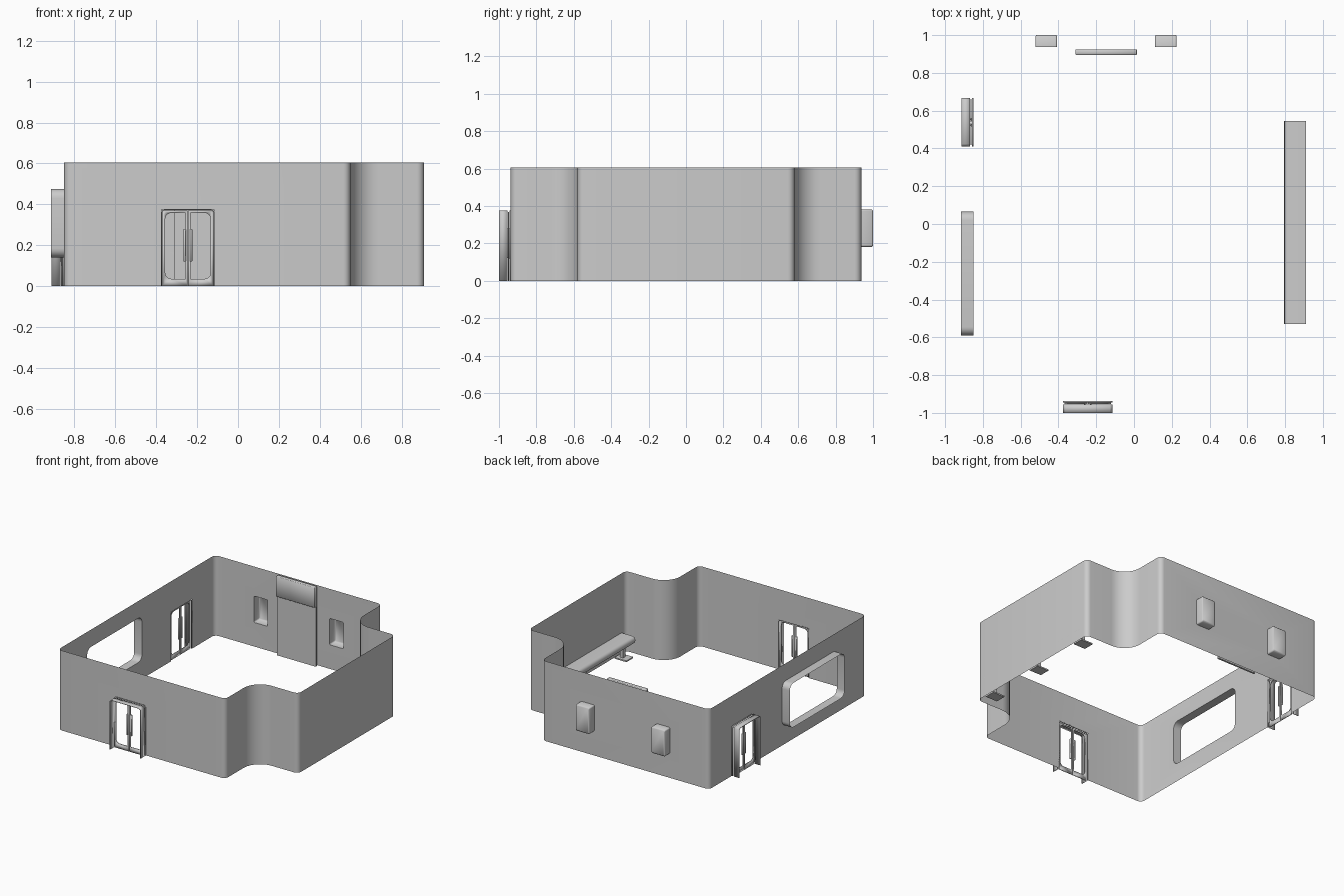
import bpy, bmesh
from math import cos, sin, radians, pi
from mathutils import Vector

if "Cube" in bpy.data.objects:
    bpy.data.objects.remove(bpy.data.objects["Cube"])

H, YW, XL, XR = 0.605, 0.937, -0.85, 0.91     # wall height and wall planes
NX, NY, R, RC = 0.55, 0.58, 0.035, 0.14       # corner notches and radii

# each wall maps (u along wall, d outward, z) to world space
front = lambda u, d, z: Vector((u, -YW - d, z))
left = lambda u, d, z: Vector((XL - d, u, z))
back = lambda u, d, z: Vector((u, YW + d, z))


def arc(cx, cy, r, a0, a1, n=6):
    return [(cx + r * cos(radians(a0 + (a1 - a0) * i / n)),
             cy + r * sin(radians(a0 + (a1 - a0) * i / n))) for i in range(n + 1)]


def rrect(u0, u1, z0, z1, rl, rr):
    """Rectangle with rounded left (rl) and right (rr) corners."""
    out = []
    for cu, cz, r, a in ((u0, z0, rl, 180), (u1, z0, rr, 270), (u1, z1, rr, 0), (u0, z1, rl, 90)):
        if r == 0:
            out.append((cu, cz))
        else:
            su = 1 if cu == u0 else -1
            sz = 1 if cz == z0 else -1
            out += arc(cu + su * r, cz + sz * r, r, a, a + 90)
    return out


def finish(bm, name, smooth=35):
    bmesh.ops.remove_doubles(bm, verts=bm.verts, dist=1e-4)
    bmesh.ops.recalc_face_normals(bm, faces=bm.faces)
    me = bpy.data.meshes.new(name)
    bm.to_mesh(me)
    bm.free()
    ob = bpy.data.objects.new(name, me)
    bpy.context.collection.objects.link(ob)
    bpy.context.view_layer.objects.active = ob
    for o in bpy.context.selected_objects:
        o.select_set(False)
    ob.select_set(True)
    bpy.ops.object.shade_smooth_by_angle(angle=radians(smooth))
    return ob


def fill(bm, place, d, loops):
    """Flat sheet from an outer loop and hole loops."""
    edges = []
    for lp in loops:
        vs = [bm.verts.new(place(u, d, z)) for u, z in lp]
        edges += [bm.edges.new((vs[i - 1], vs[i])) for i in range(len(vs))]
    n = (place(0, 1, 0) - place(0, 0, 0)).normalized()
    bmesh.ops.triangle_fill(bm, use_beauty=True, edges=edges, normal=n)


def strip(bm, rows, closed=False):
    """Bridge successive rows of points."""
    vr = [[bm.verts.new(p) for p in row] for row in rows]
    for a, b in zip(vr, vr[1:]):
        for i in range(0 if closed else 1, len(a)):
            bm.faces.new((a[i - 1], a[i], b[i], b[i - 1]))
    return vr


def solidify(ob, t, offset=0):
    m = ob.modifiers.new("thickness", 'SOLIDIFY')
    m.thickness, m.offset = t, offset


def box(name, x0, x1, y0, y1, z0, z1, bevel=0, seg=2):
    bm = bmesh.new()
    bmesh.ops.create_cube(bm, size=1)
    for v in bm.verts:
        v.co = Vector(((x0 + x1) / 2 + v.co.x * (x1 - x0), (y0 + y1) / 2 + v.co.y * (y1 - y0),
                       (z0 + z1) / 2 + v.co.z * (z1 - z0)))
    if bevel:
        bmesh.ops.bevel(bm, geom=bm.edges[:], offset=bevel, segments=seg, profile=0.5, affect='EDGES')
    return finish(bm, name, 60 if bevel else 30)


DOOR_F, DOOR_L, DH = (-0.373, -0.117), (0.413, 0.665), 0.375
WINDOW = rrect(-0.59, 0.065, 0.14, 0.475, 0.045, 0.045)
NICHES = [rrect(u, u + 0.115, 0.182, 0.382, 0.01, 0.01) for u in (-0.522, 0.111)]


def outline(u0, u1, door=None):
    gap = [(door[0], 0), (door[0], DH), (door[1], DH), (door[1], 0)] if door else []
    return [(u0, 0)] + gap + [(u1, 0), (u1, H), (u0, H)]


# room wall: three pierced flat sides plus the curved corners and right side
bm = bmesh.new()
fill(bm, front, 0, [outline(XL + R, NX - R, DOOR_F)])
fill(bm, left, 0, [outline(-YW + R, YW - R, DOOR_L), WINDOW])
fill(bm, back, 0, [outline(XL + R, NX - R)] + NICHES)
half = (arc(NX - R, -YW + R, R, -90, 0) + arc(NX + RC, -NY - RC, RC, 180, 90, 10)
        + arc(XR - R, -NY + R, R, -90, 0))
paths = [half + [(x, -y) for x, y in reversed(half)],
         arc(XL + R, -YW + R, R, 180, 270), arc(XL + R, YW - R, R, 90, 180)]
for p in paths:
    strip(bm, [[Vector((x, y, z)) for x, y in p] for z in (0, H)])
finish(bm, "room_wall")

# window tunnel
bm = bmesh.new()
strip(bm, [[left(u, d, z) for u, z in WINDOW] for d in (0, 0.058, 0.065)], True)
finish(bm, "window_reveal")

# wall niches, closed at the outside
for i, lp in enumerate(NICHES):
    cu, cz = sum(p[0] for p in lp) / len(lp), sum(p[1] for p in lp) / len(lp)
    bm = bmesh.new()
    rows = [[back(cu + (u - cu) * s, d, cz + (z - cz) * s) for u, z in lp]
            for d, s in ((0, 1), (0.056, 1), (0.063, 0.93))]
    bm.faces.new(strip(bm, rows, True)[-1])
    finish(bm, f"niche_{i + 1}", 60)


# sliding doors with frames
def door(side, place, span):
    a, b = span
    c = (a + b) / 2
    for part, d0, d1 in (("outer", 0.018, 0.063), ("inner", 0, 0.008)):
        bm = bmesh.new()
        u = [(a, 0), (a, DH - 0.012), (a + 0.012, DH), (b - 0.012, DH), (b, DH - 0.012), (b, 0)]
        strip(bm, [[place(p, d, z) for p, z in u] for d in (d0, d1)])
        solidify(finish(bm, f"{side}_door_{part}_frame"), 0.005)
    for i, (l0, l1) in enumerate(((a + 0.004, c - 0.001), (c + 0.001, b - 0.004))):
        g = (l0 + 0.013, l1 - 0.011, 0.03, 0) if i == 0 else (l0 + 0.011, l1 - 0.013, 0, 0.03)
        bm = bmesh.new()
        fill(bm, place, 0.012, [rrect(l0, l1, 0, DH - 0.006, 0, 0),
                                rrect(g[0], g[1], 0.036, 0.358, g[2], g[3])])
        solidify(finish(bm, f"{side}_door_leaf_{i + 1}"), 0.006)
        # handle beside the meeting edge
        h = c + (-0.016 if i == 0 else 0.016)
        p, q = place(h - 0.006, 0.004, 0.12), place(h + 0.006, 0.018, 0.28)
        box(f"{side}_door_handle_{i + 1}", min(p.x, q.x), max(p.x, q.x),
            min(p.y, q.y), max(p.y, q.y), 0.12, 0.28, 0.003, 1)


door("front", front, DOOR_F)
door("left", left, DOOR_L)

# back shutter: head box and hanging panel
box("shutter_box", -0.31, 0.015, 0.895, 0.924, 0.45, H, 0.003, 1)
box("shutter_panel", -0.31, 0.015, 0.91, 0.924, 0, 0.45)

# bench along the right wall: rounded profile swept in y
prof = [(0.91, 0.155), (0.82, 0.155), (0.805, 0.151), (0.797, 0.14), (0.795, 0.125),
        (0.80, 0.11), (0.82, 0.095), (0.86, 0.085), (0.91, 0.08)]
bm = bmesh.new()
ends = strip(bm, [[Vector((x, y, z)) for x, z in prof] for y in (-0.53, 0.545)], True)
for e in ends:
    bm.faces.new(e)
finish(bm, "bench", 50)
for i, y in enumerate((-0.47, 0.0, 0.47)):
    box(f"bench_leg_{i + 1}", 0.845, 0.87, y - 0.015, y + 0.015, 0.008, 0.095)
    box(f"bench_foot_{i + 1}", 0.80, 0.90, y - 0.04, y + 0.04, 0, 0.01)
